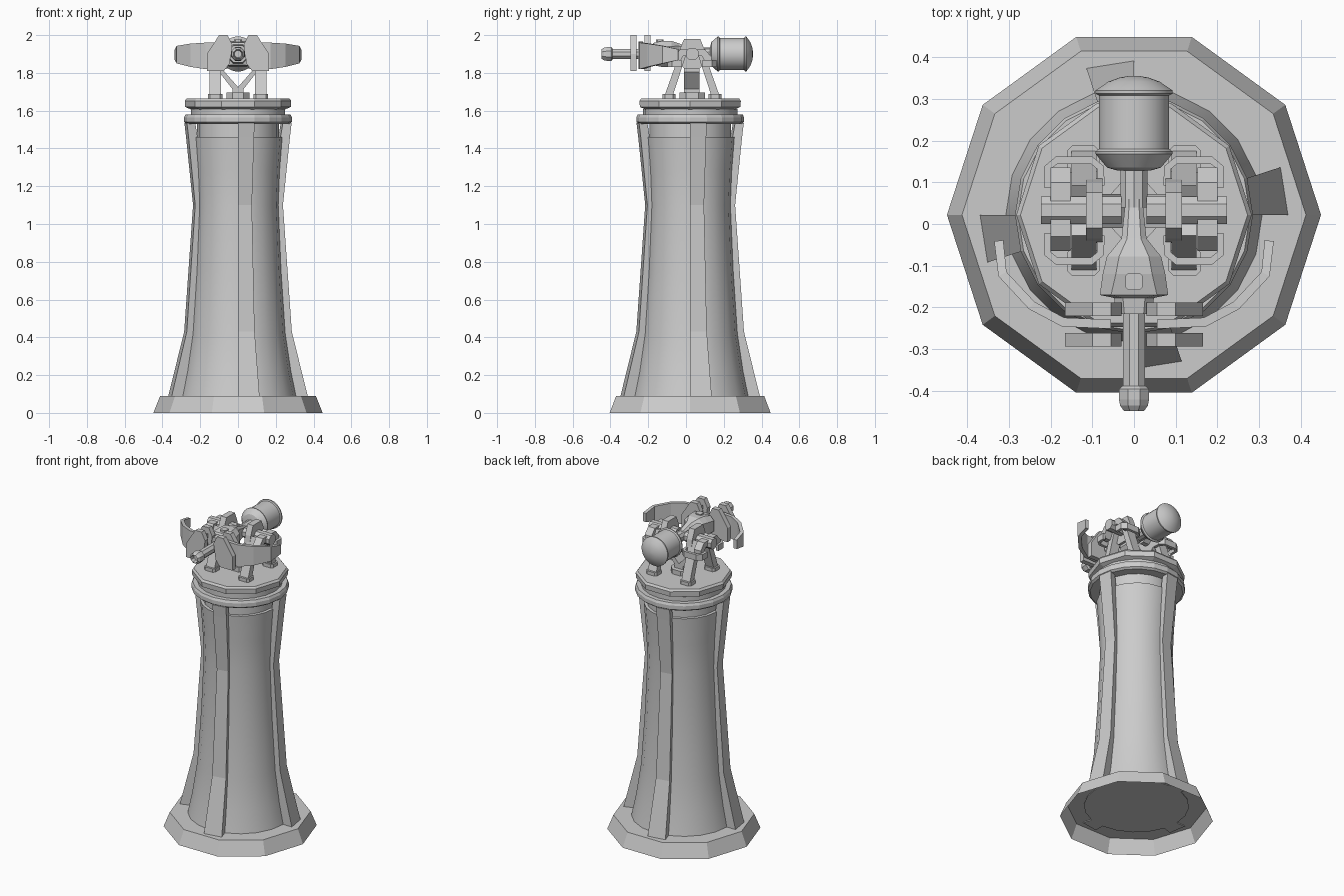
import bpy, bmesh
from math import sin, cos, pi, radians, hypot

if "Cube" in bpy.data.objects:
    bpy.data.objects.remove(bpy.data.objects["Cube"])

CY = 0.022      # y of the tower axis
GZ = 1.9        # height of the gun axis


def loft(name, rings, caps=(True, True), smooth=False):
    """Skin a list of equal-length point rings."""
    bm = bmesh.new()
    vs = [[bm.verts.new(p) for p in r] for r in rings]
    n = len(rings[0])
    for a, b in zip(vs, vs[1:]):
        for i in range(n):
            j = (i + 1) % n
            bm.faces.new((a[i], a[j], b[j], b[i]))
    if caps[0]:
        bm.faces.new(vs[0][::-1])
    if caps[1]:
        bm.faces.new(vs[-1])
    bmesh.ops.recalc_face_normals(bm, faces=bm.faces)
    me = bpy.data.meshes.new(name)
    bm.to_mesh(me)
    bm.free()
    ob = bpy.data.objects.new(name, me)
    bpy.context.collection.objects.link(ob)
    if smooth:
        bpy.ops.object.select_all(action='DESELECT')
        ob.select_set(True)
        bpy.context.view_layer.objects.active = ob
        bpy.ops.object.shade_smooth_by_angle(angle=radians(30))
    return ob


def lathe_z(name, prof, n, caps=(True, True), smooth=False):
    """Profile of (radius, z) around the tower axis."""
    return loft(name, [[(r * cos(2 * pi * i / n), CY + r * sin(2 * pi * i / n), z)
                        for i in range(n)] for r, z in prof], caps, smooth)


def lathe_y(name, prof, n, smooth=False):
    """Profile of (radius, y) around the gun axis."""
    return loft(name, [[(r * cos(2 * pi * (i + .5) / n), y, GZ + r * sin(2 * pi * (i + .5) / n))
                        for i in range(n)] for r, y in prof], smooth=smooth)


def prism(name, poly, axis, lo, hi, sx=1):
    """Extrude a 2D outline along x (outline in y,z), y (x,z) or z (x,y)."""
    put = {'x': lambda a, b, t: (sx * t, a, b),
           'y': lambda a, b, t: (sx * a, t, b),
           'z': lambda a, b, t: (sx * a, b, t)}[axis]
    return loft(name, [[put(a, b, t) for a, b in poly] for t in (lo, hi)])


def strip(name, path, t, sx):
    """Upright band along (x, y, z_low, z_high) stations with thickness t."""
    rings = []
    for i, (x, y, a, b) in enumerate(path):
        p, q = path[max(i - 1, 0)], path[min(i + 1, len(path) - 1)]
        dx, dy = q[0] - p[0], q[1] - p[1]
        l = hypot(dx, dy)
        nx, ny = -dy / l * t / 2, dx / l * t / 2
        rings.append([(sx * (x + nx), y + ny, a), (sx * (x - nx), y - ny, a),
                      (sx * (x - nx), y - ny, b), (sx * (x + nx), y + ny, b)])
    return loft(name, rings)


def chamfered(x0, x1, y0, y1, c):
    return [(x0 + c, y0), (x1 - c, y0), (x1, y0 + c), (x1, y1 - c),
            (x1 - c, y1), (x0 + c, y1), (x0, y1 - c), (x0, y0 + c)]


# ---- tower ----
lathe_z("base_plinth", [(.448, 0), (.412, .09)], 10, caps=(False, True))
lathe_z("column", [(.308, .085), (.28, .22), (.25, .42), (.228, .75), (.213, 1.1),
                   (.22, 1.28), (.234, 1.46), (.216, 1.461), (.216, 1.54)], 20, smooth=True)

# four ribs, each one twentieth of the circle wide
for k in range(4):
    a0 = k * pi / 2
    rings = []
    for z, ri, ro in [(.085, .29, .37), (.43, .235, .285), (1.1, .2, .238),
                      (1.46, .225, .275), (1.535, .238, .284)]:
        rings.append([(r * cos(a), CY + r * sin(a), z) for r, a in
                      ((ri, a0), (ro, a0), (ro, a0 + pi / 10), (ri, a0 + pi / 10))])
    loft("column_rib", rings)

lathe_z("collar", [(.272, 1.53), (.285, 1.54), (.285, 1.565), (.278, 1.58)], 20)
lathe_z("swivel_neck", [(.25, 1.57), (.25, 1.61)], 20, smooth=True)
lathe_z("turntable", [(.235, 1.6), (.28, 1.62), (.282, 1.652), (.272, 1.665)], 10)

# ---- gun mount ----
prism("pedestal", [(-.062, 0), (-.03, -.035), (.03, -.035), (.062, 0),
                   (.062, .065), (.03, .1), (-.03, .1), (-.062, .065)], 'z', 1.66, 1.695)

for sx in (-1, 1):
    # fork arm from the pedestal to the pivot plate
    prism("fork_arm", [(0, 1.69), (.03, 1.69), (.03, 1.715), (.1, 1.805), (.1, 1.84),
                       (.075, 1.84), (.075, 1.81), (0, 1.725)], 'y', -.01, .072, sx)
    # pivot plate
    prism("pivot_plate", [(-.045, 1.86), (-.035, 1.92), (-.01, 1.98), (.075, 1.98),
                          (.1, 1.92), (.11, 1.86), (.07, 1.82), (-.005, 1.82)],
          'x', .075, .115, sx)
    # axle and outer arch
    prism("axle", chamfered(.0, .066, 1.868, 1.932, .018), 'x', .03, .223, sx)
    prism("outer_arch", [(-.065, 1.85), (-.065, 1.885), (-.03, 1.925), (.1, 1.925),
                         (.135, 1.885), (.135, 1.85), (.105, 1.85), (.085, 1.89),
                         (-.015, 1.89), (-.035, 1.85)], 'x', .152, .2, sx)
    for d in (-1, 1):
        # mirrored front and back about y = 0.032
        def Y(v):
            return .032 + d * v
        prism("foot", chamfered(.083, .16, Y(.122) - .034, Y(.122) + .034, .012),
              'z', 1.66, 1.687, sx)
        prism("leg", [(Y(.145), 1.68), (Y(.102), 1.68), (Y(.03), 1.9), (Y(.06), 1.92)],
              'x', .09, .15, sx)
        strip("leg_brace", [(.207, Y(.055), 1.83, 1.868), (.207, Y(.103), 1.83, 1.868),
                            (.185, Y(.121), 1.83, 1.868), (.102, Y(.121), 1.83, 1.868),
                            (.08, Y(.103), 1.83, 1.868), (.08, Y(.06), 1.83, 1.868)], .018, sx)

    # clamp plates holding the curved shields
    plate = [(.045, 1.85), (.075, 1.81), (.165, 1.81), (.165, 1.9),
             (.1, 2.0), (.055, 2.0), (.03, 1.95)]
    for y in (-.277, -.204):
        prism("clamp_plate", plate, 'y', y - .016, y + .016, sx)
    strip("curved_shield", [(.055, -.24, 1.82, 1.965), (.17, -.235, 1.82, 1.96),
                            (.245, -.195, 1.832, 1.955), (.315, -.12, 1.85, 1.943),
                            (.324, -.04, 1.868, 1.925)], .022, sx)

# ---- gun ----
rings = []
for y, w, h in [(-.215, .042, .045), (-.177, .048, .05), (-.17, .082, .06), (-.12, .075, .07),
                (-.078, .065, .07), (-.035, .03, .055), (.04, .022, .032), (.06, .022, .032)]:
    c = min(w, h) * .45
    rings.append([(x, y, GZ + z) for x, z in chamfered(-w, w, -h, h, c)])
loft("receiver", rings)
prism("sight_cap", chamfered(-.02, .02, -.158, -.118, .006), 'z', 1.95, 1.976)
lathe_y("rear_tube", [(.034, .04), (.034, .15)], 10)
lathe_y("barrel", [(.029, -.4), (.029, -.2)], 8)
lathe_y("muzzle", [(.02, -.42), (.026, -.448), (.036, -.435), (.039, -.42),
                   (.039, -.395), (.03, -.388)], 8)

# ---- tank at the back ----
lathe_y("tank", [(.04, .128), (.065, .135), (.088, .162), (.093, .168), (.093, .174),
                 (.085, .18), (.085, .308), (.093, .312), (.093, .32), (.084, .326),
                 (.062, .341), (.034, .351), (.008, .355)], 24, smooth=True)
